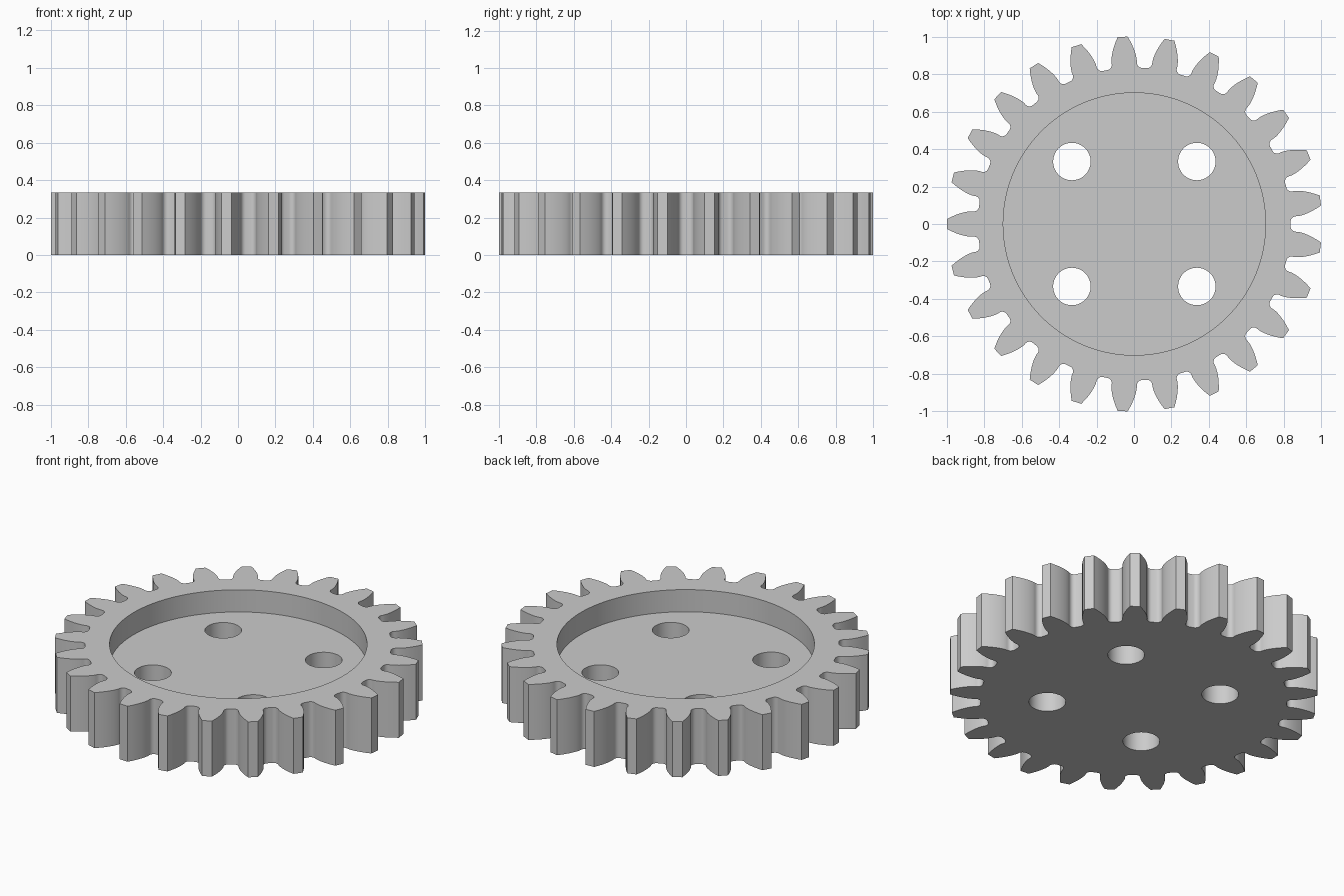
import bpy
import bmesh
from math import pi, sin, cos, tan, acos, asin, atan2, sqrt, radians

old = bpy.data.objects.get("Cube")
if old:
    bpy.data.objects.remove(old)

# Gear proportions
TEETH = 25
OUTER = 1.0007
MODULE = 2 * OUTER / (TEETH + 2)
PITCH = MODULE * TEETH / 2
BASE = PITCH * cos(radians(20))
ROOT = PITCH - 1.25 * MODULE
FILLET = 0.028
HEIGHT, FLOOR = 0.333, 0.2
CENTRE_X = 0.002


def involute(r):
    a = acos(min(1, BASE / r))
    return tan(a) - a


def half_tooth():
    """One flank as (angle from tooth centre, radius), root to tip."""
    base_half = pi / (2 * TEETH) + involute(PITCH)
    centre_r = ROOT + FILLET
    centre_a = base_half + asin(FILLET / centre_r)
    pts = []
    steps = 6
    for i in range(steps + 1):          # root fillet
        t = pi / 2 * i / steps
        x = centre_r - FILLET * cos(t)
        y = -FILLET * sin(t)
        pts.append((centre_a + atan2(y, x), sqrt(x * x + y * y)))
    steps = 8
    for i in range(steps + 1):          # involute flank
        r = BASE + (OUTER - BASE) * (i / steps) ** 1.5
        pts.append((base_half - involute(r), r))
    return pts


def finish(bm, name):
    bmesh.ops.recalc_face_normals(bm, faces=bm.faces)
    mesh = bpy.data.meshes.new(name)
    bm.to_mesh(mesh)
    bm.free()
    obj = bpy.data.objects.new(name, mesh)
    bpy.context.collection.objects.link(obj)
    return obj


def prism(name, outline, z0, z1):
    bm = bmesh.new()
    face = bm.faces.new([bm.verts.new((x, y, z0)) for x, y in outline])
    ext = bmesh.ops.extrude_face_region(bm, geom=[face])
    top = [v for v in ext["geom"] if isinstance(v, bmesh.types.BMVert)]
    bmesh.ops.translate(bm, verts=top, vec=(0, 0, z1 - z0))
    return finish(bm, name)


def circle(x, y, r, n):
    return [(x + r * cos(2 * pi * i / n), y + r * sin(2 * pi * i / n))
            for i in range(n)]


# Toothed body
flank = half_tooth()
tooth = [(-a, r) for a, r in flank] + [(a, r) for a, r in reversed(flank)]
outline = []
for k in range(TEETH):
    c = pi + 2 * pi * k / TEETH
    outline += [(CENTRE_X + r * cos(c + a), r * sin(c + a)) for a, r in tooth]
gear = prism("gear_body", outline, 0, HEIGHT)

# Round recess and four through holes
cutters = [prism("recess_cutter", circle(CENTRE_X, 0, 0.7, 128), FLOOR, HEIGHT + 0.2)]
for sx in (-1, 1):
    for sy in (-1, 1):
        cutters.append(prism("hole_cutter", circle(
            CENTRE_X + sx / 3, sy / 3, 0.1, 64), -0.2, HEIGHT + 0.1))
bpy.ops.object.select_all(action='DESELECT')
bpy.context.view_layer.objects.active = gear
gear.select_set(True)
for cutter in cutters:
    cutter.hide_render = True
    mod = gear.modifiers.new("cut", 'BOOLEAN')
    mod.operation = 'DIFFERENCE'
    mod.solver = 'EXACT'
    mod.object = cutter
    bpy.ops.object.modifier_apply(modifier=mod.name)
    bpy.data.objects.remove(cutter)

# Plain grey material
grey = bpy.data.materials.new("light_grey")
grey.use_nodes = True
colour = (0.6, 0.6, 0.6, 1)
grey.diffuse_color = colour
grey.node_tree.nodes["Principled BSDF"].inputs["Base Color"].default_value = colour
gear.data.materials.clear()
gear.data.materials.append(grey)
bpy.ops.object.shade_smooth_by_angle(angle=radians(30))
